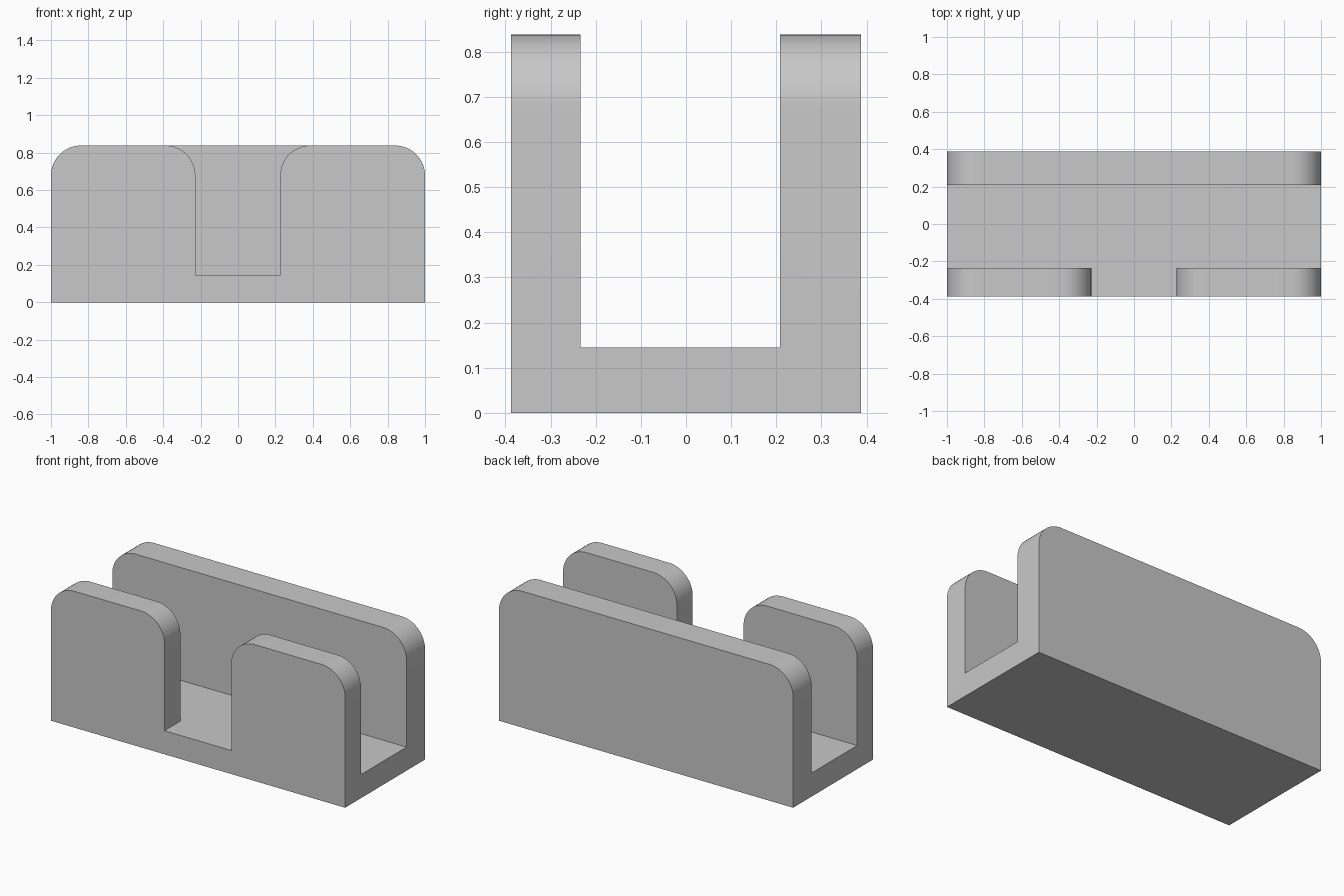
import bpy
import bmesh
import math
from mathutils import Vector

HALF_LENGTH, HALF_DEPTH, HEIGHT = 1.0, 0.388, 0.838
FLOOR, RADIUS = 0.145, 0.16
CHANNEL_Y = (-0.234, 0.208)
SLOT_X = (-0.228, 0.226)

default = bpy.data.objects.get("Cube")
if default:
    bpy.data.objects.remove(default, do_unlink=True)


def box(name, low, high):
    """Axis-aligned block between two corners."""
    low, high = Vector(low), Vector(high)
    bm = bmesh.new()
    bmesh.ops.create_cube(bm, size=1)
    for v in bm.verts:
        v.co = (low + high) / 2 + v.co * (high - low)
    mesh = bpy.data.meshes.new(name)
    bm.to_mesh(mesh)
    bm.free()
    obj = bpy.data.objects.new(name, mesh)
    bpy.context.collection.objects.link(obj)
    return obj


def cut(target, cutter):
    """Subtract the cutter and remove it."""
    bpy.context.view_layer.objects.active = target
    mod = target.modifiers.new("cut", 'BOOLEAN')
    mod.operation, mod.solver, mod.object = 'DIFFERENCE', 'EXACT', cutter
    bpy.ops.object.modifier_apply(modifier=mod.name)
    bpy.data.objects.remove(cutter, do_unlink=True)


# Solid block, hollowed by a lengthwise channel and a front slot
holder = box("slotted_holder", (-HALF_LENGTH, -HALF_DEPTH, 0),
             (HALF_LENGTH, HALF_DEPTH, HEIGHT))
cut(holder, box("channel_cutter", (-2, CHANNEL_Y[0], FLOOR), (2, CHANNEL_Y[1], 2)))
cut(holder, box("slot_cutter", (SLOT_X[0], -1, FLOOR), (SLOT_X[1], 0, 2)))

# Round the upper corners of the three walls
bm = bmesh.new()
bm.from_mesh(holder.data)
bmesh.ops.remove_doubles(bm, verts=bm.verts, dist=0.0001)
bmesh.ops.dissolve_limit(bm, angle_limit=math.radians(1), verts=bm.verts, edges=bm.edges)
corners = []
for e in bm.edges:
    a, b = (v.co for v in e.verts)
    if min(a.z, b.z) > HEIGHT - 0.001 and abs(a.x - b.x) < 0.001:
        corners.append(e)
bmesh.ops.bevel(bm, geom=corners, offset=RADIUS, offset_type='OFFSET', segments=16,
                profile=0.5, affect='EDGES', clamp_overlap=False)
bmesh.ops.recalc_face_normals(bm, faces=bm.faces)
bm.to_mesh(holder.data)
bm.free()

# Plain grey finish
grey = bpy.data.materials.new("plain_grey")
grey.use_nodes = True
colour = (0.58, 0.58, 0.58, 1)
grey.diffuse_color = colour
grey.node_tree.nodes["Principled BSDF"].inputs["Base Color"].default_value = colour
holder.data.materials.clear()
holder.data.materials.append(grey)

bpy.ops.object.select_all(action='DESELECT')
holder.select_set(True)
bpy.context.view_layer.objects.active = holder
bpy.ops.object.shade_smooth_by_angle(angle=math.radians(30))
